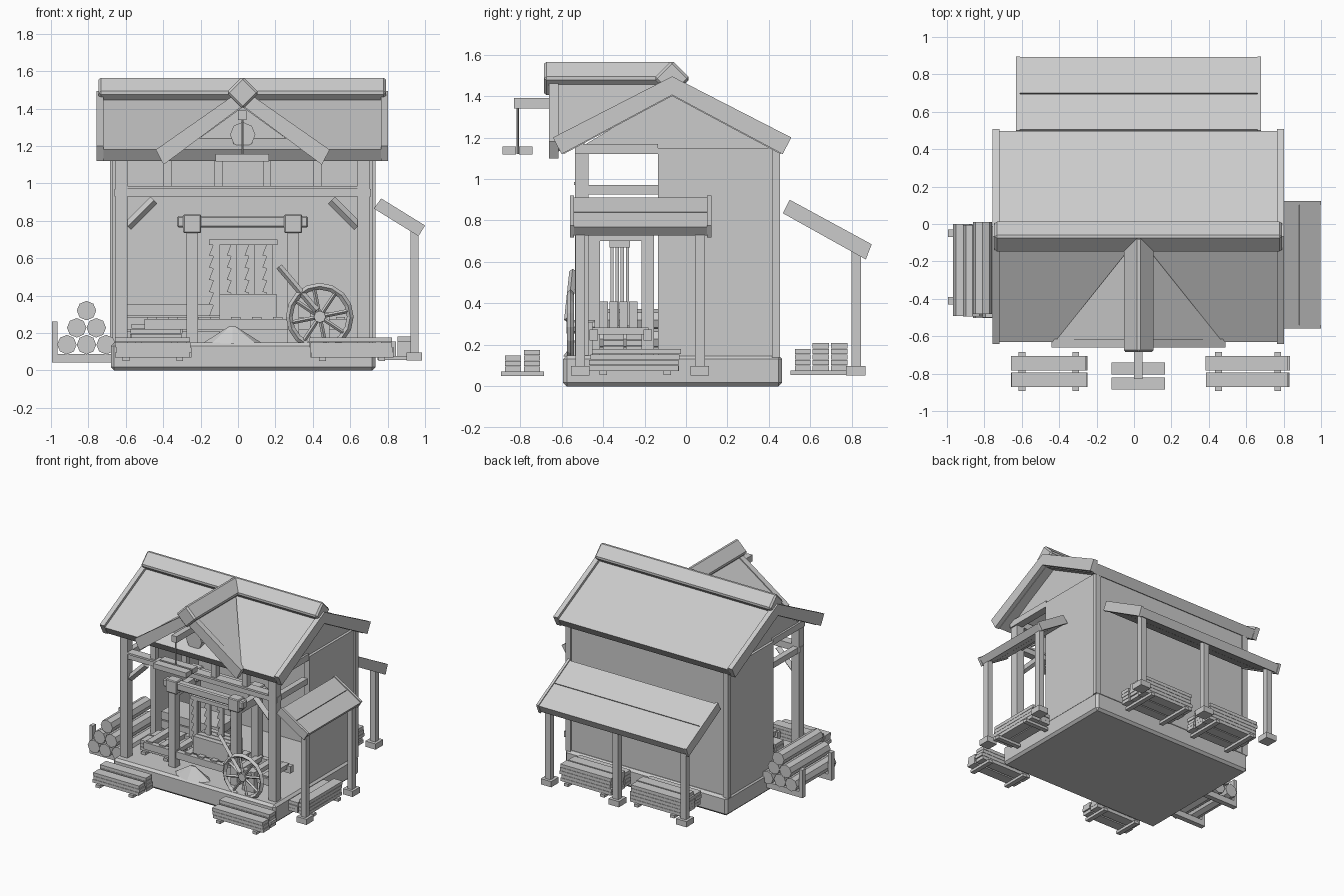
import bpy, bmesh, math, random
from mathutils import Vector

random.seed(4)
if "Cube" in bpy.data.objects:
    bpy.data.objects.remove(bpy.data.objects["Cube"])

grey = bpy.data.materials.new("plain grey")
grey.use_nodes = True
grey.diffuse_color = (0.6, 0.6, 0.6, 1)
grey.node_tree.nodes["Principled BSDF"].inputs["Base Color"].default_value = (0.6, 0.6, 0.6, 1)


def finish(name, bm, bevel=0):
    bmesh.ops.recalc_face_normals(bm, faces=bm.faces)
    mesh = bpy.data.meshes.new(name)
    bm.to_mesh(mesh)
    bm.free()
    mesh.materials.append(grey)
    ob = bpy.data.objects.new(name, mesh)
    bpy.context.collection.objects.link(ob)
    if bevel:
        mod = ob.modifiers.new("bevel", "BEVEL")
        mod.width, mod.segments = bevel, 1
    return ob


def prism(name, pts, axis, lo, hi, bevel=0):
    """Extrude a 2D outline along an axis."""
    place = {"x": lambda a, b, t: (t, a, b), "y": lambda a, b, t: (a, t, b),
             "z": lambda a, b, t: (a, b, t)}[axis]
    bm = bmesh.new()
    face = bm.faces.new([bm.verts.new(place(a, b, lo)) for a, b in pts])
    ext = bmesh.ops.extrude_face_region(bm, geom=[face])
    move = Vector(place(0, 0, hi - lo))
    bmesh.ops.translate(bm, vec=move, verts=[v for v in ext["geom"] if isinstance(v, bmesh.types.BMVert)])
    return finish(name, bm, bevel)


def box(name, x0, x1, y0, y1, z0, z1, bevel=0):
    return prism(name, [(x0, y0), (x1, y0), (x1, y1), (x0, y1)], "z", z0, z1, bevel)


def rod(name, p, q, radius, sides=8):
    """Straight bar between two points."""
    p, q = Vector(p), Vector(q)
    bm = bmesh.new()
    bmesh.ops.create_cone(bm, cap_ends=True, segments=sides, radius1=radius, radius2=radius, depth=(q - p).length)
    ob = finish(name, bm)
    ob.location = (p + q) / 2
    ob.rotation_euler = (q - p).to_track_quat("Z", "Y").to_euler()
    return ob


def chevron(c, half, top, end, drop=0.0):
    k = 0.07
    return [(c, top - drop), (c + half, end - drop), (c + half - k * 0.6, end - 0.08),
            (c, top - 0.09), (c - half + k * 0.6, end - 0.08), (c - half, end - drop)]


def diamond(c, z, r):
    return [(c, z + r), (c + r, z), (c, z - r), (c - r, z)]


def plank_stack(name, x0, x1, rows, layers, z0, along="x"):
    """Rows of stacked planks on two bearers."""
    for i, (a, b) in enumerate(rows):
        for j in range(layers if i or layers < 4 else layers - 1):
            s = random.uniform(-0.008, 0.008)
            z = z0 + 0.02 + j * 0.027
            if along == "x":
                box(name + "_plank", x0 + s, x1 + s, a, b, z, z + 0.025)
            else:
                box(name + "_plank", a, b, x0 + s, x1 + s, z, z + 0.025)
    lo, hi = rows[0][0] - 0.02, rows[-1][1] + 0.02
    for f in (0.14, 0.86):
        c = x0 + (x1 - x0) * f
        if along == "x":
            box(name + "_bearer", c - 0.018, c + 0.018, lo, hi, z0, z0 + 0.022)
        else:
            box(name + "_bearer", lo, hi, c - 0.018, c + 0.018, z0, z0 + 0.022)


def lean_to(name, pts, axis, lo, hi):
    """Sloped roof: two verge boards and two wide planks."""
    for a in (lo, hi - 0.02):
        prism(name + "_verge", pts, axis, a, a + 0.02)
    tin, tout, bout, bin_ = [Vector(p) for p in pts]
    low = Vector((0, -0.008))
    for f0, f1 in ((0.01, 0.495), (0.505, 0.99)):
        quad = [tin.lerp(tout, f0) + low, tin.lerp(tout, f1) + low,
                bin_.lerp(bout, f1) - low, bin_.lerp(bout, f0) - low]
        prism(name + "_panel", [tuple(p) for p in quad], axis, lo + 0.02, hi - 0.02)


CX = 0.025          # house centre line
RIDGE = -0.067      # main ridge position

# Base and walls
box("base", -0.68, 0.735, -0.593, 0.463, 0, 0.15, 0.018)
box("back_wall", -0.67, 0.72, 0.40, 0.44, 0.14, 1.15)
box("front_wall_plate", -0.66, 0.71, -0.535, -0.47, 1.12, 1.17)
box("front_lintel", -0.66, 0.71, -0.53, -0.475, 0.93, 0.97)
box("lintel_cap", -0.59, 0.64, -0.54, -0.47, 0.97, 0.985)
for s in (-1, 1):
    def side(name, d0, d1, *rest):
        a, b = sorted((CX + s * d0, CX + s * d1))
        return box(name, a, b, *rest)
    side("side_wall", 0.65, 0.695, -0.135, 0.44, 0.14, 1.15)
    side("front_post", 0.615, 0.68, -0.535, -0.47, 0.14, 1.13)
    side("back_corner_trim", 0.665, 0.71, 0.415, 0.453, 0.14, 1.14)
    side("side_rail", 0.63, 0.675, -0.47, -0.135, 0.925, 0.97)
    side("side_plate", 0.63, 0.69, -0.535, -0.135, 1.12, 1.17)
    rod("corner_brace", (CX + s * 0.615, -0.5, 0.77), (CX + s * 0.475, -0.5, 0.91), 0.026, 4)
    x = CX + s * 0.66
    prism("gable_wall", [(-0.53, 1.14), (0.44, 1.14), (RIDGE, 1.42)], "x", x - 0.015, x + 0.015)
    for d in (0.13, 0.40):
        side("frieze_post", d - 0.022, d + 0.022, -0.525, -0.48, 0.98, 1.13)

# Main roof
prism("main_roof", chevron(RIDGE, 0.565, 1.49, 1.2, 0.018), "x", -0.72, 0.77)
for x in (-0.757, 0.765):
    prism("main_verge", chevron(RIDGE, 0.575, 1.495, 1.2), "x", x, x + 0.038)
prism("main_ridge", diamond(RIDGE, 1.485, 0.088), "x", -0.745, 0.79, 0.012)

# Front cross gable
prism("cross_verge", chevron(CX, 0.465, 1.505, 1.18), "y", -0.66, -0.615)
prism("cross_ridge", diamond(CX, 1.485, 0.088), "y", -0.685, -0.07, 0.012)
for s in (-1, 1):
    bm = bmesh.new()
    ring = [Vector((CX, -0.62, 1.495)), Vector((CX, -0.07, 1.495)), Vector((CX + s * 0.44, -0.62, 1.19))]
    top = [bm.verts.new(p) for p in ring]
    bot = [bm.verts.new(p - Vector((0, 0, 0.06))) for p in ring]
    bm.faces.new(top)
    bm.faces.new(bot)
    for i in range(3):
        j = (i + 1) % 3
        bm.faces.new((top[i], top[j], bot[j], bot[i]))
    finish("cross_roof", bm)
prism("cross_gable_wall", [(-0.36, 1.13), (0.41, 1.13), (CX, 1.41)], "y", -0.52, -0.49)

# Hoist with hanging planks
rod("hoist_wheel", (CX, -0.585, 1.26), (CX, -0.51, 1.26), 0.068)
box("hoist_arm", 0.0, 0.045, -0.83, -0.5, 1.34, 1.39)
rod("hoist_rope", (CX, -0.812, 1.12), (CX, -0.812, 1.35), 0.006, 6)
for y in (-0.885, -0.805):
    box("hanging_plank", -0.12, 0.167, y, y + 0.065, 1.118, 1.157)

# Side lean-to
lean_to("side_roof", [(0.765, 0.92), (1.0, 0.775), (0.965, 0.718), (0.727, 0.865)], "y", -0.56, 0.122)
for y in (-0.51, 0.067):
    box("side_roof_post", 0.923, 0.965, y - 0.024, y + 0.024, 0.09, 0.745)
    box("side_roof_foot", 0.9, 0.985, y - 0.045, y + 0.045, 0.052, 0.097)
plank_stack("side_stack", -0.46, -0.03, [(0.765, 0.845), (0.853, 0.93)], 4, 0.055, "y")

# Back lean-to
lean_to("back_roof", [(0.5, 0.9), (0.896, 0.685), (0.867, 0.612), (0.467, 0.835)], "x", -0.63, 0.68)
for x in (-0.565, CX, 0.615):
    box("back_roof_post", x - 0.024, x + 0.024, 0.798, 0.843, 0.09, 0.675)
    box("back_roof_foot", x - 0.045, x + 0.045, 0.772, 0.866, 0.052, 0.097)
back_rows = [(0.525, 0.6), (0.61, 0.69), (0.7, 0.778)]
plank_stack("back_stack", -0.50, -0.06, back_rows, 5, 0.055)
plank_stack("back_stack", 0.11, 0.55, back_rows, 5, 0.055)

# Front plank stacks
front_rows = [(-0.872, -0.795), (-0.782, -0.705)]
plank_stack("front_stack", -0.655, -0.255, front_rows, 4, 0.05)
plank_stack("front_stack", 0.39, 0.83, front_rows, 4, 0.05)

# Log pile on a rack
for row, (z, n) in enumerate(((0.138, 3), (0.228, 2), (0.32, 1))):
    for i in range(n):
        x = -0.81 + (i - (n - 1) / 2) * 0.105
        shift = random.uniform(-0.015, 0.015)
        rod("log", (x, -0.495 + shift, z), (x, -0.005 + shift, z), 0.052)
for y in (-0.41, -0.05):
    box("log_rack_rail", -0.99, -0.66, y - 0.02, y + 0.02, 0.042, 0.087)
    box("log_rack_stake", -0.995, -0.966, y - 0.02, y + 0.02, 0.042, 0.262)

# Saw frame
for y in (-0.445, -0.185):
    for x in (-0.245, 0.295):
        box("saw_post", x - 0.03, x + 0.03, y - 0.03, y + 0.03, 0.15, 0.79)
        box("saw_post_cap", x - 0.048, x + 0.048, y - 0.04, y + 0.04, 0.735, 0.835, 0.006)
    box("saw_crossbeam", -0.325, 0.375, y - 0.03, y + 0.03, 0.765, 0.825, 0.008)
    box("bed_rail", -0.5, 0.6, y - 0.02, y + 0.02, 0.22, 0.275)
for x in (-0.245, 0.295):
    box("saw_tie", x - 0.025, x + 0.025, -0.47, -0.16, 0.7, 0.76)
for i in range(10):
    x = -0.46 + i * 0.112
    box("bed_slat", x - 0.025, x + 0.025, -0.45, -0.18, 0.25, 0.285)

# Blades and the timber being cut
box("sash_top", -0.155, 0.21, -0.37, -0.27, 0.67, 0.7)
for i in range(4):
    x, y = -0.12 + i * 0.095, -0.357 + i * 0.025
    outline = [(x + 0.02, 0.68), (x + 0.02, 0.29)]
    for k in range(6):
        z = 0.29 + k * 0.065
        outline += [(x - 0.035, z), (x - 0.012, z + 0.06)]
    prism("saw_blade", outline + [(x - 0.012, 0.68)], "y", y - 0.008, y + 0.008)
for i in range(4):
    y = -0.415 + i * 0.047
    box("sawn_board", -0.1, 0.205, y, y + 0.04, 0.275, 0.41)

# Flywheel and connecting rod
WX, WY, WZ = 0.437, -0.557, 0.287
bpy.ops.mesh.primitive_torus_add(major_segments=16, minor_segments=4, major_radius=0.163, minor_radius=0.018,
                                 location=(WX, WY, WZ), rotation=(math.pi / 2, 0, 0))
bpy.context.object.name = "flywheel_rim"
bpy.context.object.data.materials.append(grey)
rod("flywheel_hub", (WX, WY - 0.02, WZ), (WX, -0.44, WZ), 0.032)
for i in range(8):
    a = i * math.pi / 4 + 0.2
    rod("flywheel_spoke", (WX, WY, WZ), (WX + 0.16 * math.cos(a), WY, WZ + 0.16 * math.sin(a)), 0.011, 4)
rod("connecting_rod", (0.22, -0.545, 0.555), (0.42, -0.57, 0.32), 0.018, 4)
box("flywheel_bearing", 0.385, 0.49, -0.5, -0.45, 0.14, 0.31)

# Sawdust heap and indoor timber
bm = bmesh.new()
bmesh.ops.create_cone(bm, cap_ends=True, segments=8, radius1=0.18, radius2=0.02, depth=0.09)
for v in bm.verts:
    v.co.y *= 0.4
    v.co.x *= random.uniform(0.85, 1.0)
heap = finish("sawdust_heap", bm)
heap.location = (-0.03, -0.52, 0.19)
plank_stack("indoor_stack", -0.57, -0.3, [(-0.4, -0.3), (-0.29, -0.19)], 3, 0.15)
for z in (0.15, 0.22, 0.29):
    box("indoor_timber", -0.6, -0.1, -0.1, 0.12, z, z + 0.062)
